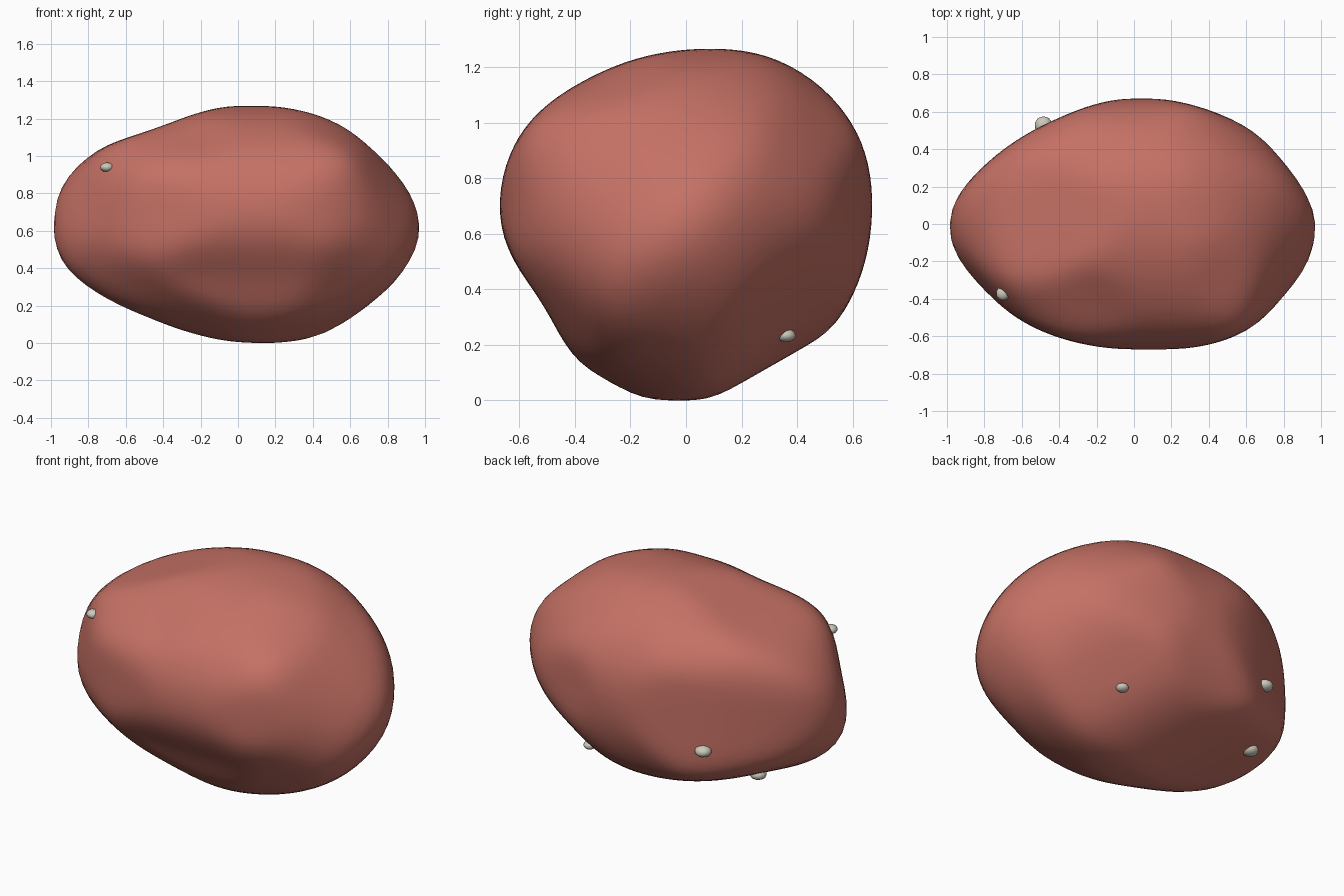
import bpy
import bmesh
import math
from mathutils import Vector
from mathutils.bvhtree import BVHTree

cube = bpy.data.objects.get("Cube")
if cube:
    bpy.data.objects.remove(cube, do_unlink=True)

MIDDLE = Vector((0, 0, .637))


def material(name, color):
    mat = bpy.data.materials.new(name)
    mat.use_nodes = True
    mat.diffuse_color = (*color, 1)
    bsdf = next(n for n in mat.node_tree.nodes if n.type == 'BSDF_PRINCIPLED')
    bsdf.inputs["Base Color"].default_value = (*color, 1)
    return mat


def add_object(name, bm, mat, location):
    for face in bm.faces:
        face.smooth = True
    mesh = bpy.data.meshes.new(name)
    bm.to_mesh(mesh)
    mesh.materials.append(mat)
    obj = bpy.data.objects.new(name, mesh)
    obj.location = location
    bpy.context.collection.objects.link(obj)


class Outline:
    """An ellipse, bulged in percent at even steps around, that trims the rock
    along one direction."""

    def __init__(self, azimuth, elevation, width, height, bulges):
        a, e = math.radians(azimuth), math.radians(elevation)
        self.right = Vector((math.cos(a), math.sin(a), 0)) / width
        self.up = Vector((-math.sin(a) * math.sin(e),
                          math.cos(a) * math.sin(e), math.cos(e))) / height
        self.bulges = bulges

    def bulge(self, angle):
        """Smooth curve through the bulges around the ellipse."""
        count = len(self.bulges)
        step = (angle / math.tau * count) % count
        i, t = int(step), step % 1
        a, b, c, d = (self.bulges[(i + k) % count] / 100 for k in (-1, 0, 1, 2))
        start, end = (c - a) / 2, (d - b) / 2
        ease = t * t * (3 - 2 * t)
        return (b + (c - b) * ease
                + start * t * (1 - t) ** 2 - end * t * t * (1 - t))

    def reach(self, direction):
        """Distance along the direction from the middle to the outline wall."""
        u, v = direction.dot(self.right), direction.dot(self.up)
        return self.bulge(math.atan2(v, u)) / max(math.hypot(u, v), .01)


# Outlines of the rock, along the axes and then along three diagonals
front = Outline(0, 0, 1, .64,
                [99, 94, 100, 99, 91, 101, 99, 102, 92, 97, 103, 96])
side = Outline(90, 0, .67, .64,
               [99, 105, 105, 98, 97, 102, 99, 88, 98, 99, 97, 97])
top = Outline(0, 90, 1, .67,
              [99, 97, 98, 100, 92, 92, 100, 96, 98, 100, 104, 99])
front_slant = Outline(35, 25, .87, .67,
                      [97, 94, 98, 101, 106, 109, 100, 88, 85, 96, 105, 104])
back_slant = Outline(215, 25, .87, .67,
                     [96, 97, 88, 99, 106, 107, 94, 83, 85, 87, 93, 111])
under_slant = Outline(140, -30, .87, .67,
                      [94, 94, 98, 107, 107, 103, 98, 87, 89, 92, 107, 107])
outlines = (front, side, top, front_slant, back_slant, under_slant)

rock_red = material("dusty red rock", (.56, .165, .13))
pebble_grey = material("pale grey stone", (.6, .58, .5))

# Rock body: a sphere shaped by the outlines, then softened
bm = bmesh.new()
bmesh.ops.create_icosphere(bm, subdivisions=5, radius=1)
for vert in bm.verts:
    direction = vert.co.normalized()
    vert.co = direction * min(o.reach(direction) for o in outlines) * 1.01
for _ in range(5):
    bmesh.ops.smooth_vert(bm, verts=bm.verts, factor=.5, use_axis_x=True,
                          use_axis_y=True, use_axis_z=True)
surface = BVHTree.FromBMesh(bm)
ground = Vector((0, 0, -min(v.co.z for v in bm.verts)))
add_object("rock_body", bm, rock_red, ground)
bm.free()

# Small flattened pebbles half sunk into the surface
pebbles = {
    "pebble_front": ((-.71, -.38, .95), .038),
    "pebble_side": ((.39, .37, .23), .036),
    "pebble_back": ((-.49, .54, .5), .048),
    "pebble_low": ((-.63, .22, .3), .048),
}
for name, (spot, radius) in pebbles.items():
    spot_on_rock = surface.find_nearest(Vector(spot) - MIDDLE)[0]
    bm = bmesh.new()
    bmesh.ops.create_icosphere(bm, subdivisions=2, radius=radius)
    bmesh.ops.scale(bm, verts=bm.verts, vec=(1, 1, .68))
    add_object(name, bm, pebble_grey, spot_on_rock + ground)
    bm.free()
